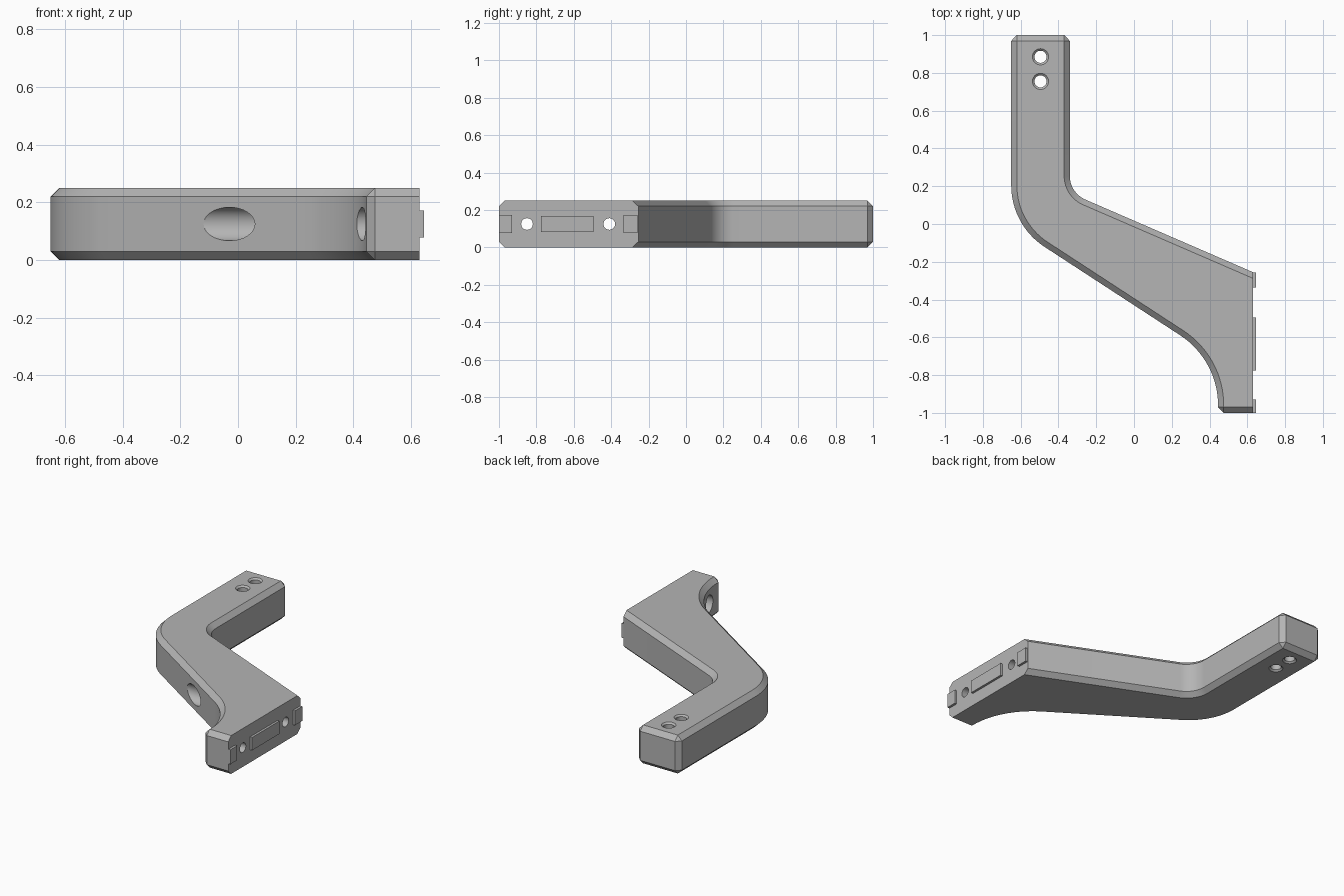
import bpy, bmesh, math
from mathutils import Vector, Matrix

HEIGHT, CHAMFER, FACE_X = 0.25, 0.03, 0.63
MID = HEIGHT / 2

cube = bpy.data.objects.get("Cube")
if cube:
    bpy.data.objects.remove(cube, do_unlink=True)

grey = bpy.data.materials.new("plain grey")
grey.use_nodes = True
colour = (0.46, 0.46, 0.46, 1)
grey.diffuse_color = colour
grey.node_tree.nodes["Principled BSDF"].inputs["Base Color"].default_value = colour


def make_object(name, bm):
    bmesh.ops.recalc_face_normals(bm, faces=bm.faces)
    mesh = bpy.data.meshes.new(name)
    bm.to_mesh(mesh)
    bm.free()
    mesh.materials.append(grey)
    obj = bpy.data.objects.new(name, mesh)
    bpy.context.collection.objects.link(obj)
    return obj


def fillet(before, corner, after, length, steps=16):
    """Arc tangent to both legs of a corner, starting `length` away from it."""
    c = Vector(corner)
    u = (Vector(before) - c).normalized()
    v = (Vector(after) - c).normalized()
    half = u.angle(v) / 2
    radius = length * math.tan(half)
    centre = c + (u + v).normalized() * (length / math.cos(half))
    a, b = c + u * length - centre, c + v * length - centre
    sweep = a.angle(b)
    return [centre + (a * math.sin(sweep * (1 - i / steps)) + b * math.sin(sweep * i / steps))
            / math.sin(sweep) for i in range(steps + 1)]


# Arm: outline with filleted bends, extruded and chamfered
back_left, back_right = (-0.65, 1), (-0.34, 1)
inner_bend, pad_back = (-0.34, 0.165), (FACE_X, -0.255)
pad_front, foot = (FACE_X, -1), (0.445, -1)
foot_bend, outer_bend = (0.445, -0.72), (-0.65, -0.006)
outline = [Vector(back_left), Vector(back_right)]
outline += fillet(back_right, inner_bend, pad_back, 0.09)
outline += [Vector(pad_back), Vector(pad_front), Vector(foot)]
outline += fillet(foot, foot_bend, outer_bend, 0.24)
outline += fillet(foot_bend, outer_bend, back_left, 0.21)

bm = bmesh.new()
base = bm.faces.new([bm.verts.new((p.x, p.y, 0)) for p in outline])
extruded = bmesh.ops.extrude_face_region(bm, geom=[base])["geom"]
bmesh.ops.translate(bm, vec=(0, 0, HEIGHT),
                    verts=[g for g in extruded if isinstance(g, bmesh.types.BMVert)])
bmesh.ops.recalc_face_normals(bm, faces=bm.faces)
sharp_corners = [Vector(p) for p in (back_left, back_right, foot)]


def is_chamfered(edge):
    a, b = (v.co for v in edge.verts)
    if abs(a.z - b.z) > 0.1:
        return any((a.xy - p).length < 0.001 for p in sharp_corners)
    return min(a.x, b.x) < FACE_X - 0.001


bmesh.ops.bevel(bm, geom=[e for e in bm.edges if is_chamfered(e)], offset=CHAMFER,
                offset_type='OFFSET', segments=1, profile=0.5, affect='EDGES',
                clamp_overlap=False)
arm = make_object("arm", bm)


# Holes
def cut_hole(start, end, r1, r2=None):
    """Cut a round, optionally tapered, hole between two points."""
    start, end = Vector(start), Vector(end)
    axis = end - start
    place = (Matrix.Translation((start + end) / 2)
             @ axis.to_track_quat('Z', 'Y').to_matrix().to_4x4())
    cutter_bm = bmesh.new()
    bmesh.ops.create_cone(cutter_bm, cap_ends=True, segments=32, radius1=r1,
                          radius2=r2 or r1, depth=axis.length, matrix=place)
    cutter = make_object("hole_cutter", cutter_bm)
    cutter.hide_render = True
    mod = arm.modifiers.new("hole", 'BOOLEAN')
    mod.operation, mod.solver, mod.object = 'DIFFERENCE', 'EXACT', cutter
    bpy.context.view_layer.update()
    cut = bpy.data.meshes.new_from_object(
        arm.evaluated_get(bpy.context.evaluated_depsgraph_get()))
    arm.modifiers.clear()
    arm.data = cut
    bpy.data.objects.remove(cutter, do_unlink=True)


# Upright holes with countersunk rims at the back end
for y in (0.885, 0.755):
    x = -0.495
    cut_hole((x, y, -0.1), (x, y, HEIGHT + 0.1), 0.032)
    cut_hole((x, y, HEIGHT - 0.01), (x, y, HEIGHT + 0.01), 0.032, 0.054)
    cut_hole((x, y, 0.01), (x, y, -0.01), 0.032, 0.054)

# Bolt holes through the mounting face, counterbored from the outer side
for y, mouth in ((-0.85, 0.3), (-0.41, -0.3)):
    cut_hole((mouth, y, MID), (FACE_X + 0.1, y, MID), 0.031)
    cut_hole((mouth, y, MID), (0.53, y, MID), 0.058)

# Raised pads on the mounting face
for name, y0, y1, half in (("front_pad", -1, -0.93, 0.047),
                           ("middle_pad", -0.775, -0.495, 0.042),
                           ("back_pad", -0.335, -0.258, 0.047)):
    pad_bm = bmesh.new()
    depth = 0.025
    place = (Matrix.Translation((0.645 - depth / 2, (y0 + y1) / 2, MID))
             @ Matrix.Diagonal((depth, y1 - y0, half * 2, 1)))
    bmesh.ops.create_cube(pad_bm, size=1, matrix=place)
    make_object(name, pad_bm)

# Smooth the bends and holes, keep the chamfers crisp
bpy.ops.object.select_all(action='DESELECT')
arm.select_set(True)
bpy.context.view_layer.objects.active = arm
bpy.ops.object.shade_smooth_by_angle(angle=math.radians(25))
